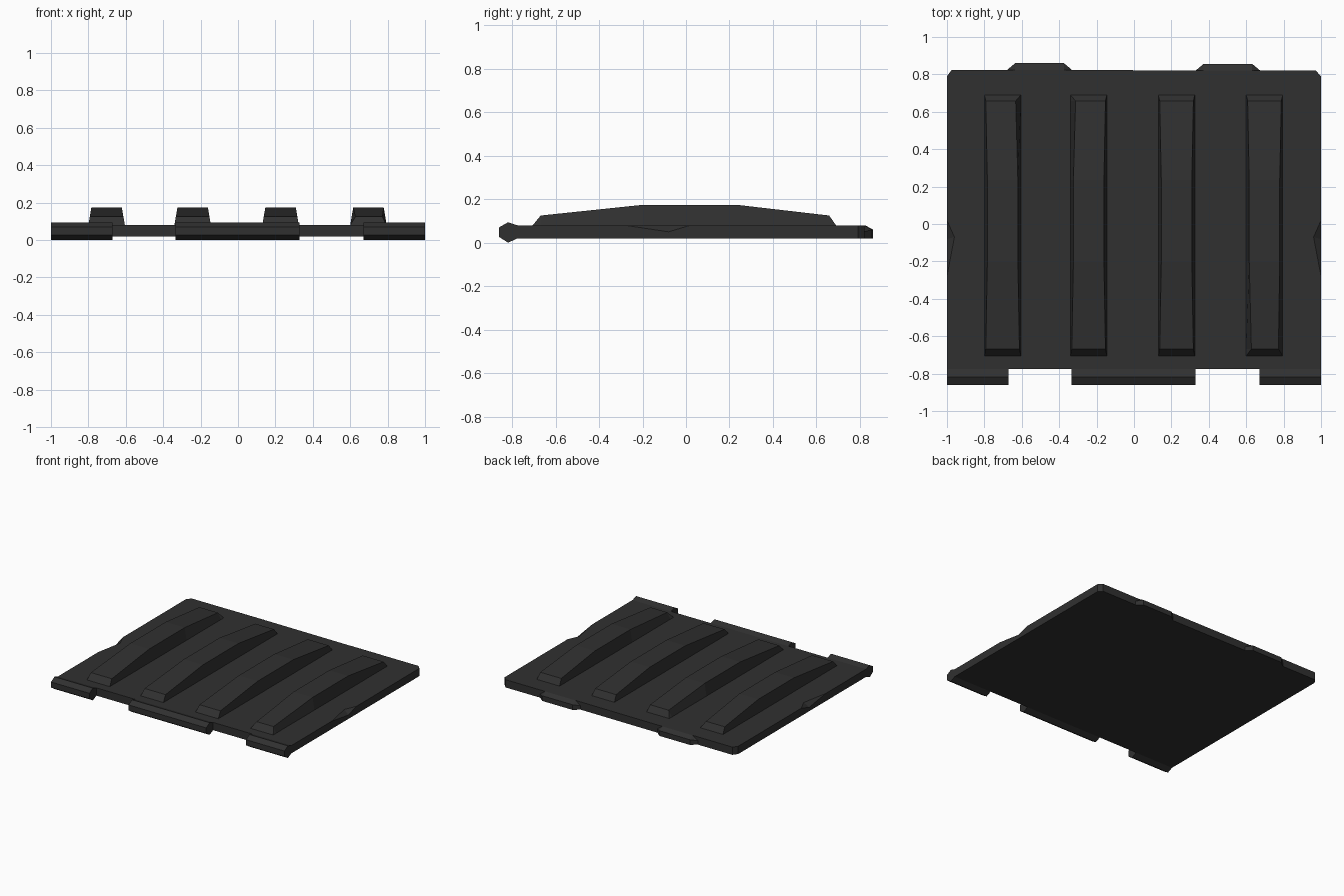
import bpy, bmesh

if "Cube" in bpy.data.objects:
    bpy.data.objects.remove(bpy.data.objects["Cube"])

mat = bpy.data.materials.new("dark grey metal")
mat.diffuse_color = (0.03, 0.03, 0.03, 1)
mat.use_nodes = True
mat.node_tree.nodes["Principled BSDF"].inputs["Base Color"].default_value = mat.diffuse_color


def finish(name, bm):
    bmesh.ops.remove_doubles(bm, verts=bm.verts, dist=0.0005)
    bmesh.ops.recalc_face_normals(bm, faces=bm.faces)
    me = bpy.data.meshes.new(name)
    bm.to_mesh(me)
    bm.free()
    me.materials.append(mat)
    ob = bpy.data.objects.new(name, me)
    bpy.context.collection.objects.link(ob)
    return ob


def strip(bm, a, b, closed=False):
    """Quads between two equally long rows of vertices."""
    n = len(a)
    for i in range(n if closed else n - 1):
        j = (i + 1) % n
        bm.faces.new((a[i], a[j], b[j], b[i]))


# Base plate: outline points (x, y, height of lower rim, top x, top y)
BOT, TOP = 0.02, 0.08


def plain(x, y, mid=0.05):
    return (x, y, mid, x, y)


def nick(s):
    # chipped notch in the side edge, s = side
    return [plain(s, -0.28, TOP), (s, -0.08, 0.05, s * 0.96, -0.07), plain(s, 0.02, TOP)]


def tab(cx, y):
    # locking tab on the back edge, top sloping down, listed from +x to -x
    return [plain(cx + 0.173, y), (cx + 0.13, y + 0.036, 0.06, cx + 0.13, y),
            (cx - 0.13, y + 0.036, 0.06, cx - 0.13, y), plain(cx - 0.173, y)]


outline = [plain(-1, -0.775), plain(1, -0.775)] + nick(1)
outline += [plain(1, 0.79), plain(0.972, 0.82)] + tab(0.502, 0.82) + tab(-0.505, 0.824)
outline += [plain(-0.975, 0.824), plain(-1, 0.79)] + nick(-1)[::-1]

bm = bmesh.new()
low = [bm.verts.new((p[0], p[1], BOT)) for p in outline]
mid = [bm.verts.new((p[0], p[1], p[2])) for p in outline]
top = [bm.verts.new((p[3], p[4], TOP)) for p in outline]
strip(bm, low, mid, True)
strip(bm, mid, top, True)
caps = [bm.faces.new(low[::-1]), bm.faces.new(top)]
bmesh.ops.triangulate(bm, faces=bm.faces)
finish("base_plate", bm)

# Hinge bars along the front edge
BAR = [(-0.86, 0.027), (-0.86, 0.07), (-0.818, 0.094), (-0.775, 0.08),
       (-0.775, 0.02), (-0.818, 0.0)]
for name, x0, x1 in (("hinge_bar_left", -1, -0.67), ("hinge_bar_middle", -0.335, 0.33),
                     ("hinge_bar_right", 0.67, 1)):
    bm = bmesh.new()
    a = [bm.verts.new((x0, y, z)) for y, z in BAR]
    b = [bm.verts.new((x1, y, z)) for y, z in BAR]
    strip(bm, a, b, True)
    bm.faces.new(a)
    bm.faces.new(b[::-1])
    finish(name, bm)

# Raised ribs: arched side profile, sides leaning inward, some corners worn
RIB = [(-0.705, 0.08), (-0.668, 0.125), (-0.2, 0.174), (0.235, 0.174),
       (0.658, 0.125), (0.69, 0.08)]


def rib(name, x0, worn):
    x1 = x0 + 0.195
    bm = bmesh.new()
    rows = [[], [], [], []]
    for i, (y, z) in enumerate(RIB):
        lean = 0.17 * (z - TOP)
        wl, wr = worn.get((i, "L"), 0), worn.get((i, "R"), 0)
        pts = ((x0, y, TOP), (x0 + lean + wl, y, z), (x1 - lean - wr, y, z), (x1, y, TOP))
        for row, p in zip(rows, pts):
            row.append(bm.verts.new(p))
    for a, b in zip(rows, rows[1:]):
        strip(bm, a, b)
    bm.faces.new([r for r in (rows[0][0], rows[0][-1], rows[3][-1], rows[3][0])])
    # clear the zero-area faces at the two ends
    bmesh.ops.dissolve_degenerate(bm, dist=0.0005, edges=bm.edges)
    finish(name, bm)


rib("rib_1", -0.80, {(4, "R"): 0.02})
rib("rib_2", -0.34, {(4, "L"): 0.02})
rib("rib_3", 0.13, {})
rib("rib_4", 0.60, {(1, "L"): 0.02, (1, "R"): 0.015})
